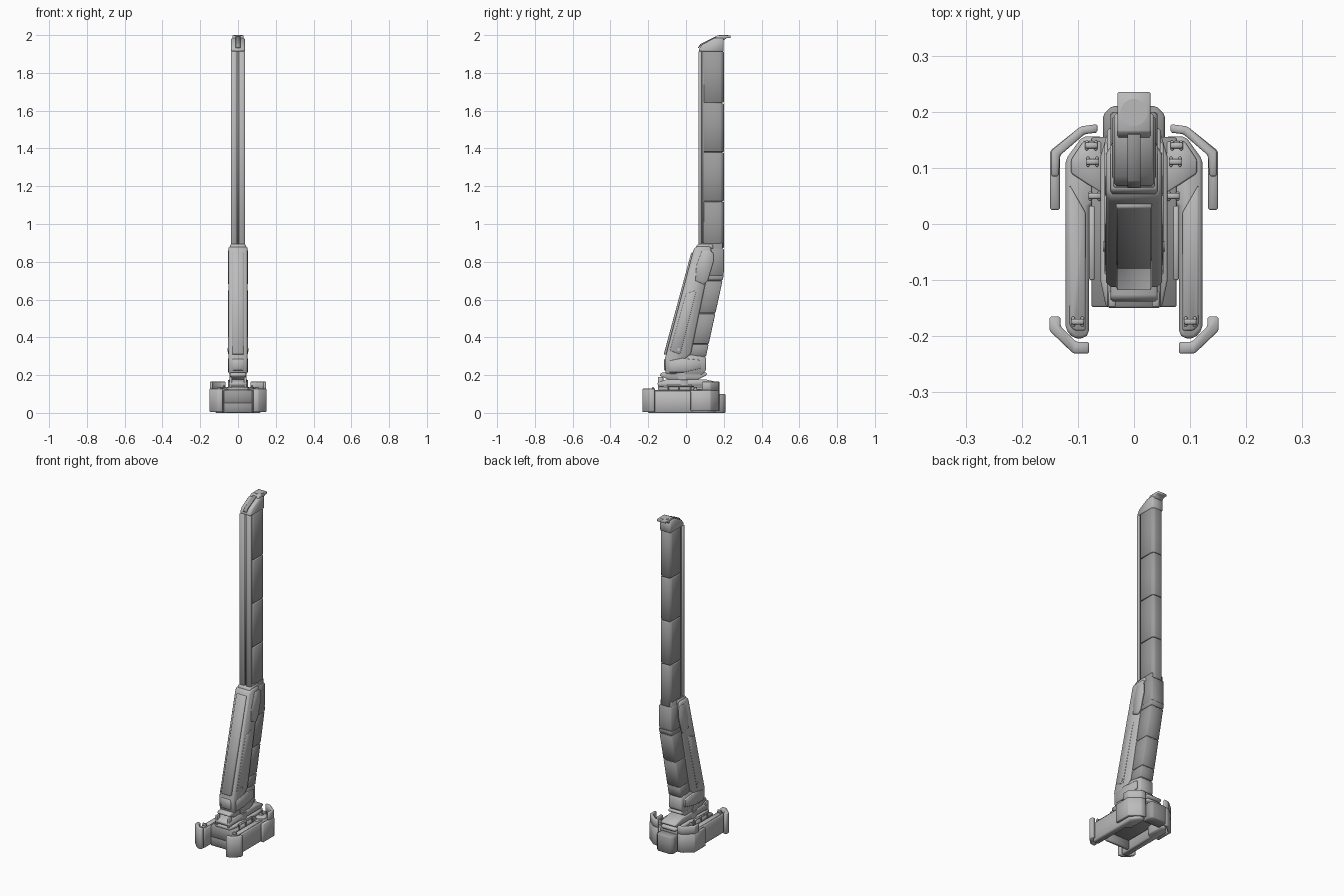
import bpy, bmesh, math
from mathutils import Vector


def grey(name, v):
    m = bpy.data.materials.new(name)
    m.diffuse_color = (v, v, v, 1)
    return m


DARK, MID = grey('dark_grey', 0.33), grey('mid_grey', 0.5)


def prism(name, pts, lo, hi, axis='x', bevel=0.004, mat=None):
    """Extrude a profile: axis x takes (y, z) points, axis z takes (x, y) points."""
    bm = bmesh.new()
    if axis == 'x':
        co, step = [(lo, a, b) for a, b in pts], (hi - lo, 0, 0)
    else:
        co, step = [(a, b, lo) for a, b in pts], (0, 0, hi - lo)
    face = bm.faces.new([bm.verts.new(c) for c in co])
    ext = bmesh.ops.extrude_face_region(bm, geom=[face])
    bmesh.ops.translate(bm, vec=Vector(step),
                        verts=[v for v in ext['geom'] if isinstance(v, bmesh.types.BMVert)])
    bmesh.ops.recalc_face_normals(bm, faces=bm.faces)
    for f in bm.faces:          # soft shading runs over the bevels
        f.smooth = True
    me = bpy.data.meshes.new(name)
    bm.to_mesh(me)
    bm.free()
    me.materials.append(mat or MID)
    ob = bpy.data.objects.new(name, me)
    bpy.context.collection.objects.link(ob)
    if bevel:
        m = ob.modifiers.new('bevel', 'BEVEL')
        m.width, m.segments, m.limit_method = bevel, 1, 'ANGLE'
    return ob


def box(name, x, y, z, bevel=0.003, mat=None):
    return prism(name, [(x[0], y[0]), (x[1], y[0]), (x[1], y[1]), (x[0], y[1])], z[0], z[1], 'z', bevel, mat)


def side(name, pts, half, bevel=0.004, mat=None):
    return prism(name, pts, -half, half, 'x', bevel, mat)


def pair(name, pts, lo, hi, bevel=0.003, mat=None):
    """Left and right copies of a plan-view part."""
    for s, tag in ((1, 'left'), (-1, 'right')):
        prism(f'{name}_{tag}', [(s * x, y) for x, y in pts], lo, hi, 'z', bevel, mat)


def pair_box(name, x, y, z, bevel=0.002):
    pair(name, [(x[0], y[0]), (x[1], y[0]), (x[1], y[1]), (x[0], y[1])], z[0], z[1], bevel)


def disc(name, r, depth, loc, n=32, rot=(0, 0, 0)):
    bpy.ops.mesh.primitive_cylinder_add(vertices=n, radius=r, depth=depth, location=loc, rotation=rot)
    ob = bpy.context.object
    ob.name = name
    ob.data.materials.append(MID)
    bpy.ops.object.shade_smooth_by_angle(angle=math.radians(30))
    return ob


# --- base: central chassis with recessed underside, fenders and rear box
box('chassis', (-0.076, 0.076), (-0.148, 0.155), (0.05, 0.122), mat=DARK)
box('chassis_front_skirt', (-0.076, 0.076), (-0.148, -0.13), (0.0, 0.06), mat=DARK)
prism('rear_box', [(-0.055, 0.14), (0.055, 0.14), (0.055, 0.195), (0.04, 0.21), (-0.04, 0.21), (-0.055, 0.195)],
      0.0, 0.10, 'z', mat=DARK)
pair('fender', [(-0.08, -0.195), (-0.088, -0.204), (-0.108, -0.204), (-0.122, -0.188), (-0.122, 0.115),
                (-0.092, 0.156), (-0.055, 0.156), (-0.055, 0.05), (-0.08, 0.03)], 0.0, 0.115, 0.006)
# raised panels on the fenders
pair('fender_panel', [(-0.086, -0.19), (-0.106, -0.19), (-0.115, -0.18), (-0.115, 0.07), (-0.086, 0.02)],
     0.113, 0.121)
pair('fender_rear_panel', [(-0.058, 0.055), (-0.112, 0.09), (-0.112, 0.115), (-0.09, 0.148), (-0.058, 0.148)],
     0.113, 0.124)

# --- corner bumpers
pair('rear_bumper', [(-0.065, 0.178), (-0.095, 0.174), (-0.15, 0.13), (-0.15, 0.025), (-0.132, 0.025),
                     (-0.132, 0.122), (-0.088, 0.16), (-0.065, 0.163)], 0.01, 0.12)
pair('rear_bumper_top', [(-0.065, 0.178), (-0.095, 0.174), (-0.148, 0.13), (-0.148, 0.085), (-0.134, 0.085),
                         (-0.132, 0.122), (-0.088, 0.16), (-0.065, 0.163)], 0.118, 0.165)
pair('front_bumper', [(-0.08, -0.231), (-0.108, -0.231), (-0.151, -0.19), (-0.151, -0.165), (-0.131, -0.165),
                      (-0.131, -0.182), (-0.103, -0.21), (-0.08, -0.21)], 0.005, 0.128)

# fender latches and grab rails
for i, (x, y) in enumerate(((0.076, 0.14), (0.074, 0.111), (0.07, 0.05), (0.1, -0.174))):
    pair_box(f'latch_{i}', (-x - 0.011, -x + 0.011), (y - 0.005, y + 0.005), (0.115, 0.136))
    for dx in (-0.008, 0.008):
        pair_box(f'latch_tab_{i}', (-x + dx - 0.003, -x + dx + 0.003), (y - 0.009, y + 0.009), (0.115, 0.13))
pair_box('grab_rail', (-0.08, -0.07), (-0.1, 0.032), (0.138, 0.148))
for i, y in enumerate((-0.095, -0.035, 0.026)):
    pair_box(f'rail_post_{i}', (-0.078, -0.072), (y - 0.004, y + 0.004), (0.11, 0.142))

# --- turntable between base and arm
prism('turntable_deck', [(-0.05, -0.148), (0.05, -0.148), (0.06, -0.1), (0.06, 0.12), (0.045, 0.17),
                         (-0.045, 0.17), (-0.06, 0.12), (-0.06, -0.1)], 0.12, 0.138, 'z')
disc('slew_ring', 0.052, 0.05, (0, -0.01, 0.15))
side('turntable_plate', [(-0.15, 0.152), (-0.145, 0.14), (0.15, 0.14), (0.17, 0.15), (0.17, 0.162),
                         (0.1, 0.178), (-0.1, 0.178), (-0.15, 0.162)], 0.048)
side('arm_cradle', [(-0.09, 0.175), (0.06, 0.175), (0.11, 0.2), (0.11, 0.213), (-0.13, 0.213),
                    (-0.14, 0.198)], 0.042)
disc('cradle_pivot', 0.022, 0.09, (0, -0.02, 0.19), 24, (0, math.pi / 2, 0))
pair_box('front_lug', (-0.045, -0.032), (-0.148, -0.12), (0.13, 0.19))

# --- leaning lower arm: foot, front casing, segmented back
side('arm_foot', [(-0.105, 0.2), (0.085, 0.2), (0.105, 0.225), (0.105, 0.295), (0.03, 0.31), (-0.11, 0.29)], 0.043)
side('front_casing', [(-0.108, 0.205), (-0.05, 0.205), (0.0, 0.29), (0.025, 0.31), (0.11, 0.72), (0.137, 0.84),
                      (0.13, 0.882), (0.055, 0.882), (0.04, 0.865), (-0.112, 0.285)], 0.05, 0.008)
side('casing_collar', [(0.05, 0.87), (0.145, 0.87), (0.14, 0.893), (0.06, 0.893)], 0.042)
side('arm_core', [(0.0, 0.25), (0.1, 0.29), (0.193, 0.72), (0.193, 0.9), (0.08, 0.9)], 0.038, mat=DARK)


def back_y(z):
    return 0.105 + (z - 0.295) * 0.218


for i, (a, b) in enumerate(((0.3, 0.362), (0.366, 0.525), (0.529, 0.698), (0.702, 0.73))):
    side(f'arm_back_{i}', [(back_y(a) - 0.09, a), (back_y(a), a), (back_y(b), b), (back_y(b) - 0.09, b)],
         0.042, 0.003, DARK)
side('elbow', [(0.1, 0.7), (0.196, 0.722), (0.2, 0.745), (0.2, 0.872), (0.12, 0.872)], 0.042, 0.006, DARK)

# side plates, inset strip and front spine on the casing
for s, tag in ((1, 'right'), (-1, 'left')):
    prism(f'elbow_plate_{tag}', [(0.095, 0.68), (0.115, 0.7), (0.145, 0.8), (0.145, 0.845), (0.128, 0.86),
                                 (0.085, 0.86), (0.055, 0.78), (0.05, 0.7)], s * 0.046, s * 0.0525, 'x', 0.002)
    prism(f'casing_strip_{tag}', [(-0.085, 0.33), (-0.03, 0.31), (0.055, 0.65), (0.0, 0.63)],
          s * 0.046, s * 0.0525, 'x', 0.002)
    disc(f'foot_bolt_{tag}', 0.009, 0.012, (s * 0.049, -0.04, 0.335), 12, (0, math.pi / 2, 0))
    prism(f'foot_plate_{tag}', [(-0.09, 0.215), (-0.01, 0.215), (0.08, 0.235), (0.08, 0.28), (-0.02, 0.29),
                                (-0.09, 0.275)], s * 0.04, s * 0.0525, 'x', 0.002)
side('front_spine', [(-0.118, 0.31), (-0.1, 0.31), (0.042, 0.85), (0.028, 0.85)], 0.032, 0.003)
box('front_hatch', (-0.03, 0.03), (-0.116, -0.09), (0.225, 0.285))

# --- vertical mast: guide rails in front, segmented column behind
box('mast_core', (-0.028, 0.028), (0.075, 0.19), (0.87, 1.93), 0, DARK)
for s, tag in ((1, 'right'), (-1, 'left')):
    x = sorted((s * 0.005, s * 0.037))
    box(f'guide_rail_{tag}', x, (0.065, 0.084), (0.87, 1.915), 0.003)
column = [(-0.036, 0.094), (0.036, 0.094), (0.036, 0.185), (0.022, 0.2), (-0.022, 0.2), (-0.036, 0.185)]
cuts = (0.87, 1.12, 1.38, 1.64, 1.915)
for i, (a, b) in enumerate(zip(cuts, cuts[1:])):
    prism(f'mast_segment_{i}', column, a + 0.002, b - 0.002, 'z', 0.003, DARK)

# --- mast head with overhanging lip
side('mast_head', [(0.068, 1.912), (0.198, 1.912), (0.198, 1.985), (0.15, 1.985), (0.085, 1.95), (0.068, 1.925)],
     0.036, 0.005)
side('head_lip', [(0.15, 1.98), (0.2, 1.972), (0.215, 1.984), (0.235, 1.984), (0.235, 1.998), (0.165, 1.998)],
     0.029, 0.002)
side('head_track', [(0.066, 1.93), (0.08, 1.945), (0.16, 1.986), (0.16, 1.994), (0.076, 1.953), (0.064, 1.935)],
     0.012, 0.001, DARK)
disc('head_cap', 0.024, 0.006, (0, 0.199, 1.997))
